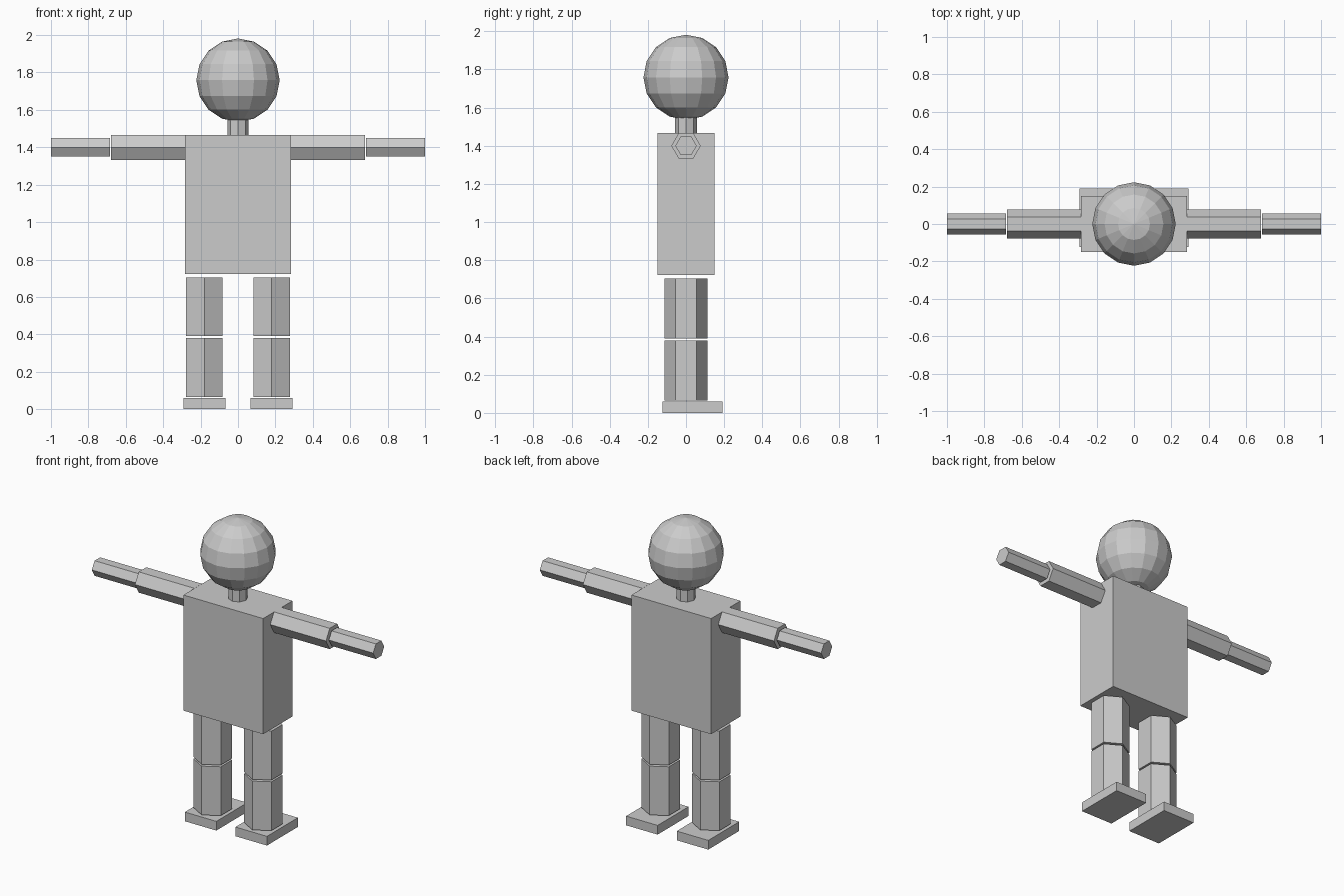
import bpy
import math

if "Cube" in bpy.data.objects:
    bpy.data.objects.remove(bpy.data.objects["Cube"])

grey = bpy.data.materials.new("plain grey")
grey.diffuse_color = (0.6, 0.6, 0.6, 1)
grey.use_nodes = True
grey.node_tree.nodes["Principled BSDF"].inputs["Base Color"].default_value = grey.diffuse_color


def finish(name):
    ob = bpy.context.object
    ob.name = name
    ob.data.materials.append(grey)
    return ob


def box(name, x, y, z):
    """Box from (min, max) pairs on each axis."""
    bpy.ops.mesh.primitive_cube_add(
        size=1, location=[(a + b) / 2 for a, b in (x, y, z)])
    ob = finish(name)
    ob.scale = [b - a for a, b in (x, y, z)]
    return ob


def prism(name, radius, length, location, sides=6, along_x=False):
    """Low-sided cylinder standing upright or lying along x."""
    bpy.ops.mesh.primitive_cylinder_add(
        vertices=sides, radius=radius, depth=length, location=location,
        rotation=(0, math.pi / 2 if along_x else 0, 0))
    return finish(name)


# Head, neck and torso
bpy.ops.mesh.primitive_uv_sphere_add(
    segments=16, ring_count=8, radius=0.223, location=(0, 0, 1.759))
finish("head")
prism("neck", 0.057, 0.1, (0, 0, 1.51), sides=8)
box("torso", (-0.283, 0.283), (-0.149, 0.149), (0.723, 1.466))

# Limbs, repeated on both sides
for side, s in (("left", -1), ("right", 1)):
    prism(side + "_upper_arm", 0.077, 0.396, (s * 0.481, 0, 1.4), along_x=True)
    prism(side + "_forearm", 0.056, 0.315, (s * 0.8425, 0, 1.4), along_x=True)
    prism(side + "_thigh", 0.112, 0.314, (s * 0.18, 0, 0.548))
    prism(side + "_shin", 0.112, 0.314, (s * 0.18, 0, 0.223))
    box(side + "_foot", (s * 0.18 - 0.112, s * 0.18 + 0.112),
        (-0.123, 0.191), (0, 0.059))
